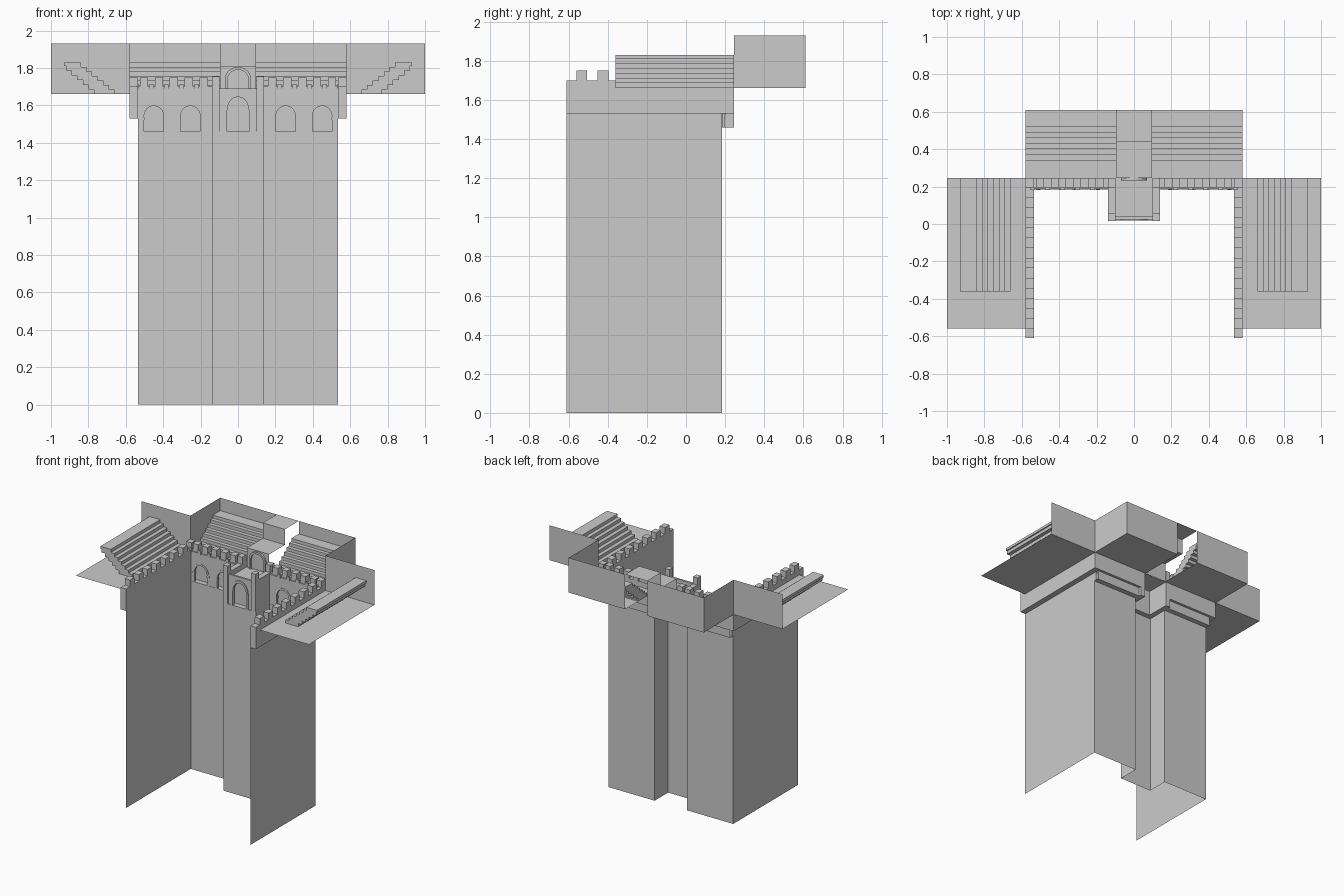
import bpy, math

if "Cube" in bpy.data.objects:
    bpy.data.objects.remove(bpy.data.objects["Cube"])

FLOOR, TOP = 1.66, 1.93


def mesh(name, verts, faces):
    me = bpy.data.meshes.new(name)
    me.from_pydata(verts, [], faces)
    me.update()
    ob = bpy.data.objects.new(name, me)
    bpy.context.collection.objects.link(ob)
    return ob


def sheet(name, a, b):
    """Flat rectangle between two corners that share one coordinate."""
    k = [i for i in range(3) if a[i] == b[i]][0]
    u, v = [i for i in range(3) if i != k]
    pts = []
    for p, q in ((a, a), (b, a), (b, b), (a, b)):
        c = list(a)
        c[u], c[v] = p[u], q[v]
        pts.append(c)
    return mesh(name, pts, [(0, 1, 2, 3)])


def prism(name, profile, place, a, b):
    """Extrude a 2D profile from a to b; place maps (u, v, depth) to xyz."""
    n = len(profile)
    verts = [place(u, v, d) for d in (a, b) for u, v in profile]
    faces = [tuple(range(n)), tuple(range(2 * n - 1, n - 1, -1))]
    faces += [(i, i + n, (i + 1) % n + n, (i + 1) % n) for i in range(n)]
    return mesh(name, verts, faces)


def box(name, x0, x1, y0, y1, z0, z1):
    return prism(name, [(x0, z0), (x1, z0), (x1, z1), (x0, z1)], along_y, y0, y1)


def along_y(u, v, d):
    return (u, d, v)


def arch(cx, half, base, spring, top, n=10):
    """Arch outline, left foot to right foot."""
    pts = [(cx - half, base)]
    for i in range(n + 1):
        t = math.pi * (1 - i / n)
        pts.append((cx + half * math.cos(t), spring + (top - spring) * math.sin(t)))
    return pts + [(cx + half, base)]


def pointed(half, base, spring, top, n=6):
    """Pointed arch outline centred on x = 0."""
    left = [(-half, base)]
    for i in range(n):
        t = math.pi / 2 * i / n
        left.append((-half * math.cos(t) ** 0.85, spring + (top - spring) * math.sin(t) ** 1.1))
    return left + [(0, top)] + [(-x, z) for x, z in reversed(left)]


def arch_trim(name, outer, inner, y0, y1):
    prism(name, outer + inner[::-1], along_y, y0, y1)


# Tier of seats: stepped slab, profile runs outward and upward
stairs = [(0, 0)]
for i in range(7):
    stairs += [(0.03 * i, 0.17 * (i + 1) / 7), (0.03 * (i + 1) if i < 6 else 0.27, 0.17 * (i + 1) / 7)]
under = [(0.11, 0)]
for i in range(6):
    z = 0.15 * (i + 1) / 6
    under += [(0.11 + 0.03 * i, z), (0.11 + 0.03 * (i + 1) if i < 5 else 0.27, z)]
tier = stairs + under[::-1]

for s in (-1, 1):
    side = "right" if s > 0 else "left"

    def bx(name, x0, x1, *r):
        lo, hi = sorted((s * x0, s * x1))
        return box(f"{side}_{name}", lo, hi, *r)

    def sh(name, a, b):
        return sheet(f"{side}_{name}", (s * a[0], a[1], a[2]), (s * b[0], b[1], b[2]))

    # Tall lower walls
    sh("side_wall", (0.535, -0.61, 0), (0.535, 0.185, 1.53))
    sh("back_wall", (0.14, 0.185, 0), (0.535, 0.185, 1.46))
    sh("tower_side", (0.14, 0.02, 0), (0.14, 0.185, 1.46))

    # Side parapet with merlons
    bx("side_parapet", 0.535, 0.58, -0.61, 0.245, 1.53, 1.70)
    for i in range(8):
        y = -0.56 + 0.108 * i
        bx("side_merlon", 0.535, 0.58, y, min(y + 0.055, 0.245), 1.70, 1.75)

    # Arcaded wall: front panel with arch notches, sill and niche backing
    outline = [(0.14, 1.46)] + arch(0.255, 0.065, 1.46, 1.54, 1.61)
    outline += arch(0.45, 0.065, 1.46, 1.54, 1.61) + [(0.535, 1.46), (0.535, 1.69), (0.14, 1.69)]
    prism(f"{side}_arcade", [(s * x, z) for x, z in outline], along_y, 0.187, 0.2)
    sh("sill", (0.14, 0.185, 1.46), (0.535, 0.225, 1.46))
    sh("niche_back", (0.14, 0.225, 1.46), (0.535, 0.225, 1.53))
    bx("back_parapet", 0.14, 0.58, 0.225, 0.245, 1.53, 1.69)
    bx("parapet_cap", 0.14, 0.535, 0.195, 0.245, 1.67, 1.70)
    for cx in (0.255, 0.45):
        arch_trim(f"{side}_window_trim", arch(s * cx, 0.067, 1.46, 1.54, 1.612),
                  arch(s * cx, 0.053, 1.46, 1.54, 1.597), 0.184, 0.2)
        for e in (-1, 1):
            x = cx + e * 0.062
            bx("capital", x - 0.011, x + 0.011, 0.183, 0.203, 1.522, 1.534)
    for i in range(5):
        x = 0.16 + 0.08 * i
        bx("back_merlon", x, x + 0.045, 0.195, 0.245, 1.70, 1.75)
        bx("corbel", x + 0.048, x + 0.075, 0.182, 0.195, 1.685, 1.712)

    # Tower side parapets
    bx("tower_parapet", 0.10, 0.14, 0.015, 0.245, 1.46, 1.70)
    for y0, y1 in ((0.015, 0.06), (0.195, 0.245)):
        bx("tower_merlon", 0.10, 0.14, y0, y1, 1.70, 1.755)

    # Side stand
    sh("stand_floor", (0.58, -0.56, FLOOR), (1.0, 0.245, FLOOR))
    sh("stand_end_wall", (0.58, 0.245, FLOOR), (1.0, 0.245, TOP))
    prism(f"{side}_seat_tier", tier, lambda u, v, d: (s * (0.66 + u), d, FLOOR + v), -0.36, 0.245)

    # Rear stand
    sh("rear_floor", (0.095, 0.245, FLOOR), (0.58, 0.61, FLOOR))
    sh("rear_side_wall", (0.58, 0.245, FLOOR), (0.58, 0.61, TOP))
    sh("rear_wall", (0.095, 0.61, FLOOR), (0.58, 0.61, TOP))
    prism(f"{side}_rear_tier", tier, lambda u, v, d: (s * d, 0.34 + u, FLOOR + v), 0.095, 0.58)

# Tower front with pointed niche and deck
sheet("tower_front", (-0.14, 0.02, 0), (0.14, 0.02, 1.46))
gate = [(-0.10, 1.46)] + pointed(0.07, 1.46, 1.57, 1.66) + [(0.10, 1.46), (0.10, 1.69), (-0.10, 1.69)]
prism("gate_panel", gate, along_y, 0.025, 0.04)
sheet("gate_back", (-0.10, 0.06, 1.46), (0.10, 0.06, 1.66))
sheet("gate_sill", (-0.10, 0.02, 1.46), (0.10, 0.06, 1.46))
arch_trim("gate_trim", pointed(0.072, 1.46, 1.57, 1.664), pointed(0.058, 1.46, 1.57, 1.645), 0.018, 0.04)
sheet("tower_deck", (-0.10, 0.03, FLOOR), (0.10, 0.245, FLOOR))

# Upper doorway behind the deck and stepped passage roof
sheet("doorway_wall", (-0.095, 0.247, FLOOR), (0.095, 0.247, 1.81))
arch_trim("doorway_trim", arch(0, 0.07, FLOOR, 1.74, 1.805), arch(0, 0.055, FLOOR, 1.74, 1.79), 0.233, 0.247)
sheet("passage_roof_low", (-0.095, 0.247, 1.81), (0.095, 0.44, 1.81))
sheet("passage_roof_riser", (-0.095, 0.44, 1.81), (0.095, 0.44, TOP))
sheet("passage_roof_high", (-0.095, 0.44, TOP), (0.095, 0.61, TOP))
